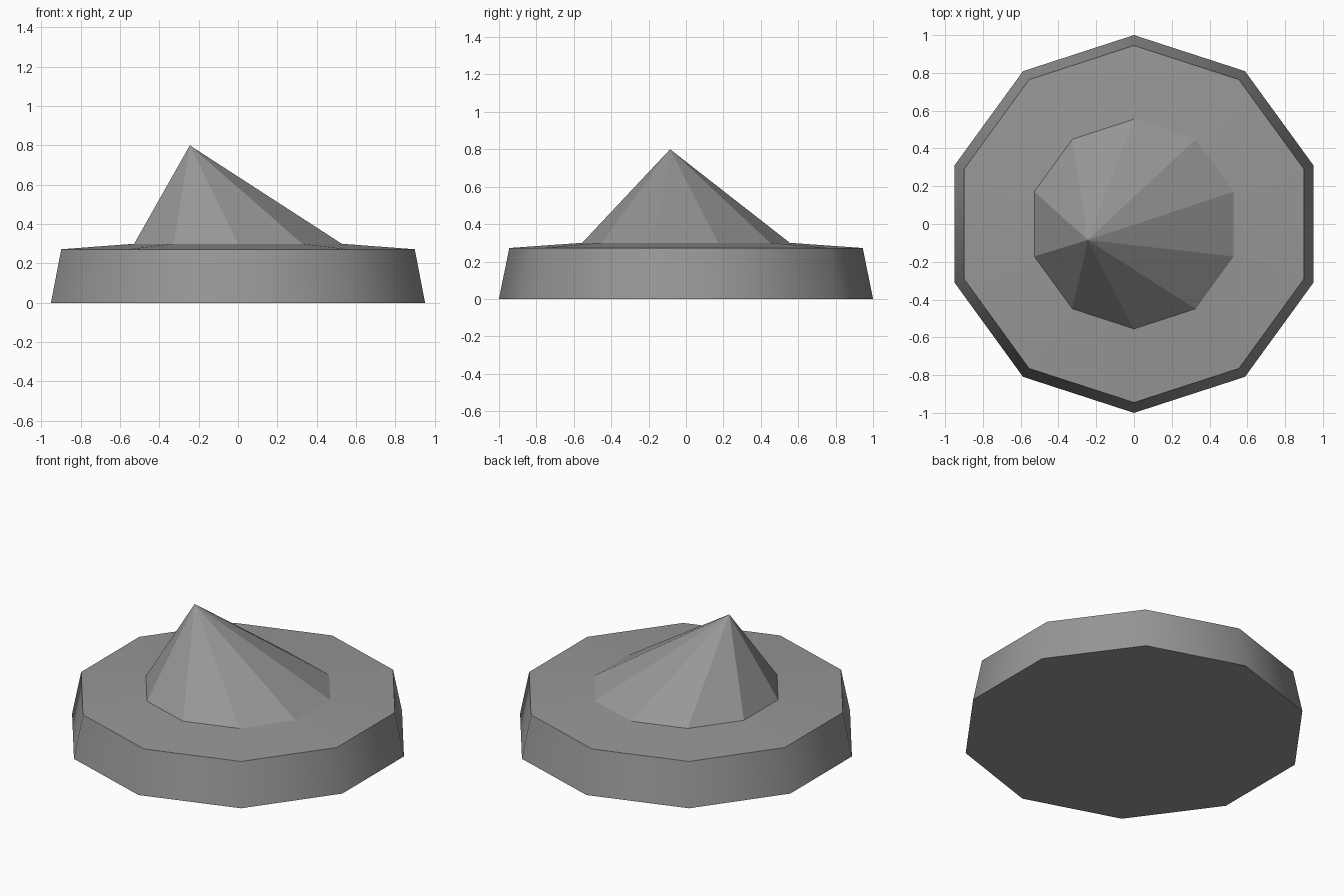
import bpy, bmesh, math

cube = bpy.data.objects.get("Cube")
if cube:
    bpy.data.objects.remove(cube, do_unlink=True)

SIDES = 10

grey = bpy.data.materials.new("mid_grey")
grey.use_nodes = True
colour = (0.31, 0.31, 0.31, 1)
grey.diffuse_color = colour
grey.node_tree.nodes["Principled BSDF"].inputs["Base Color"].default_value = colour

bm = bmesh.new()


def ring(radius, z):
    """Ten-sided ring with one corner pointing to the back."""
    angles = [math.pi / 2 + math.tau * i / SIDES for i in range(SIDES)]
    return [bm.verts.new((radius * math.cos(a), radius * math.sin(a), z)) for a in angles]


def bridge(low, high, smooth):
    for i in range(SIDES):
        j = (i + 1) % SIDES
        face = bm.faces.new((low[i], low[j], high[j], high[i]))
        face.smooth = smooth


foot = ring(1.0, 0)
rim = ring(0.945, 0.272)
collar = ring(0.555, 0.3)

# Underside, smooth tapered wall and gently sloping top
bm.faces.new(foot[::-1])
bridge(foot, rim, True)
bridge(rim, collar, True)

# Off-centre faceted peak
apex = bm.verts.new((-0.245, -0.085, 0.8))
for i in range(SIDES):
    bm.faces.new((collar[i], collar[(i + 1) % SIDES], apex))

# Crisp edges around each ring
for loop in (foot, rim, collar):
    for i in range(SIDES):
        bm.edges.get((loop[i], loop[(i + 1) % SIDES])).smooth = False

bm.normal_update()
mesh = bpy.data.meshes.new("peaked_disc")
bm.to_mesh(mesh)
bm.free()
mesh.materials.append(grey)
bpy.context.collection.objects.link(bpy.data.objects.new("peaked_disc", mesh))
